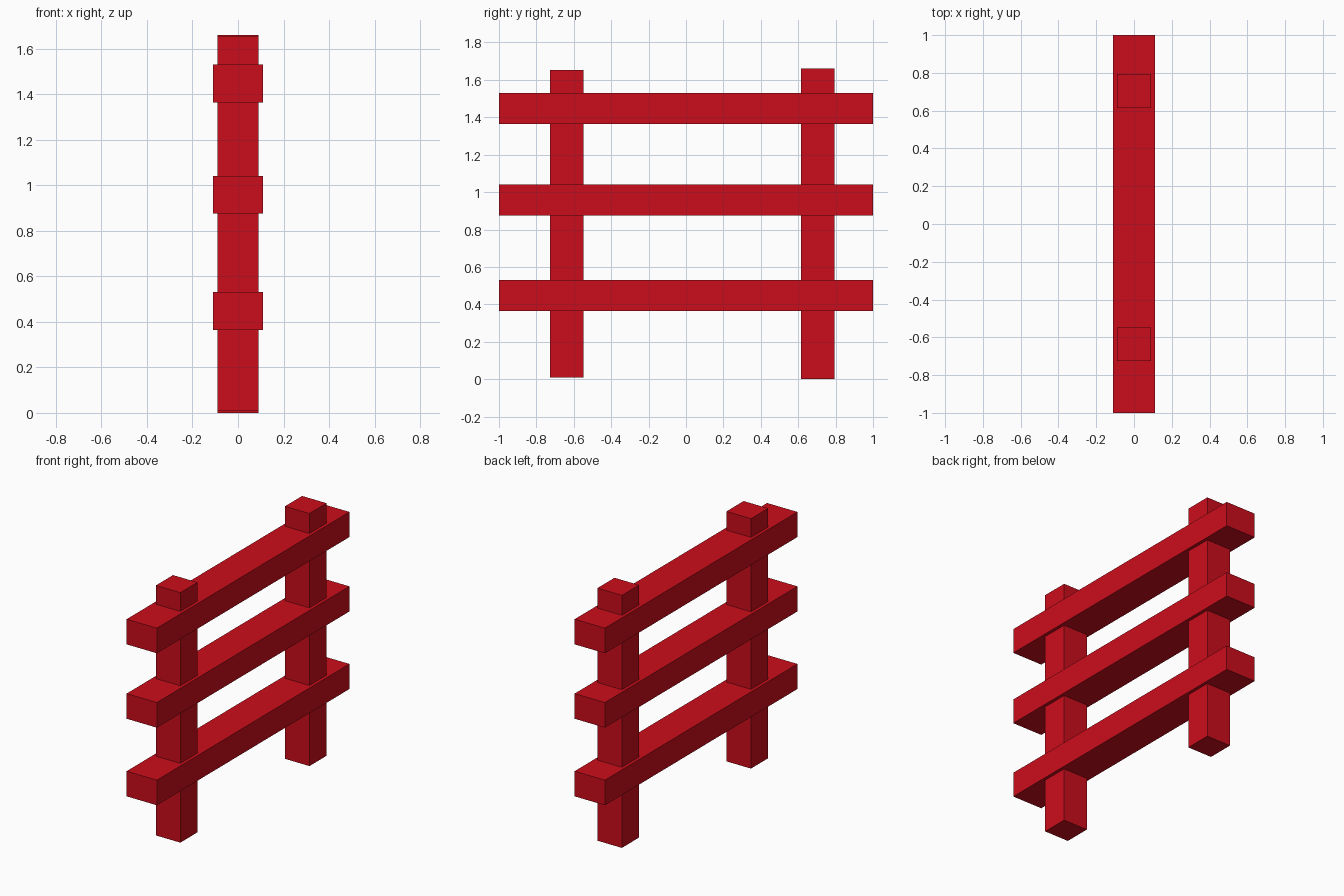
import bpy

if "Cube" in bpy.data.objects:
    bpy.data.objects.remove(bpy.data.objects["Cube"])

red = bpy.data.materials.new("red_paint")
red.diffuse_color = (0.6, 0.004, 0.011, 1)
red.use_nodes = True
red.node_tree.nodes["Principled BSDF"].inputs["Base Color"].default_value = red.diffuse_color


def box(name, x, y, z):
    """Box from (min, max) ranges on each axis."""
    bpy.ops.mesh.primitive_cube_add(size=1, location=[sum(r) / 2 for r in (x, y, z)])
    ob = bpy.context.object
    ob.name = name
    ob.scale = [r[1] - r[0] for r in (x, y, z)]
    bpy.ops.object.transform_apply(location=False, rotation=False, scale=True)
    ob.data.materials.append(red)
    return ob


# Horizontal rails
for name, z in (("lower_rail", 0.365), ("middle_rail", 0.875), ("upper_rail", 1.364)):
    box(name, (-0.11, 0.11), (-1, 1), (z, z + 0.165))

# Upright posts, the front one slightly shorter
box("front_post", (-0.089, 0.089), (-0.726, -0.548), (0.009, 1.652))
box("back_post", (-0.089, 0.089), (0.615, 0.793), (0, 1.66))
